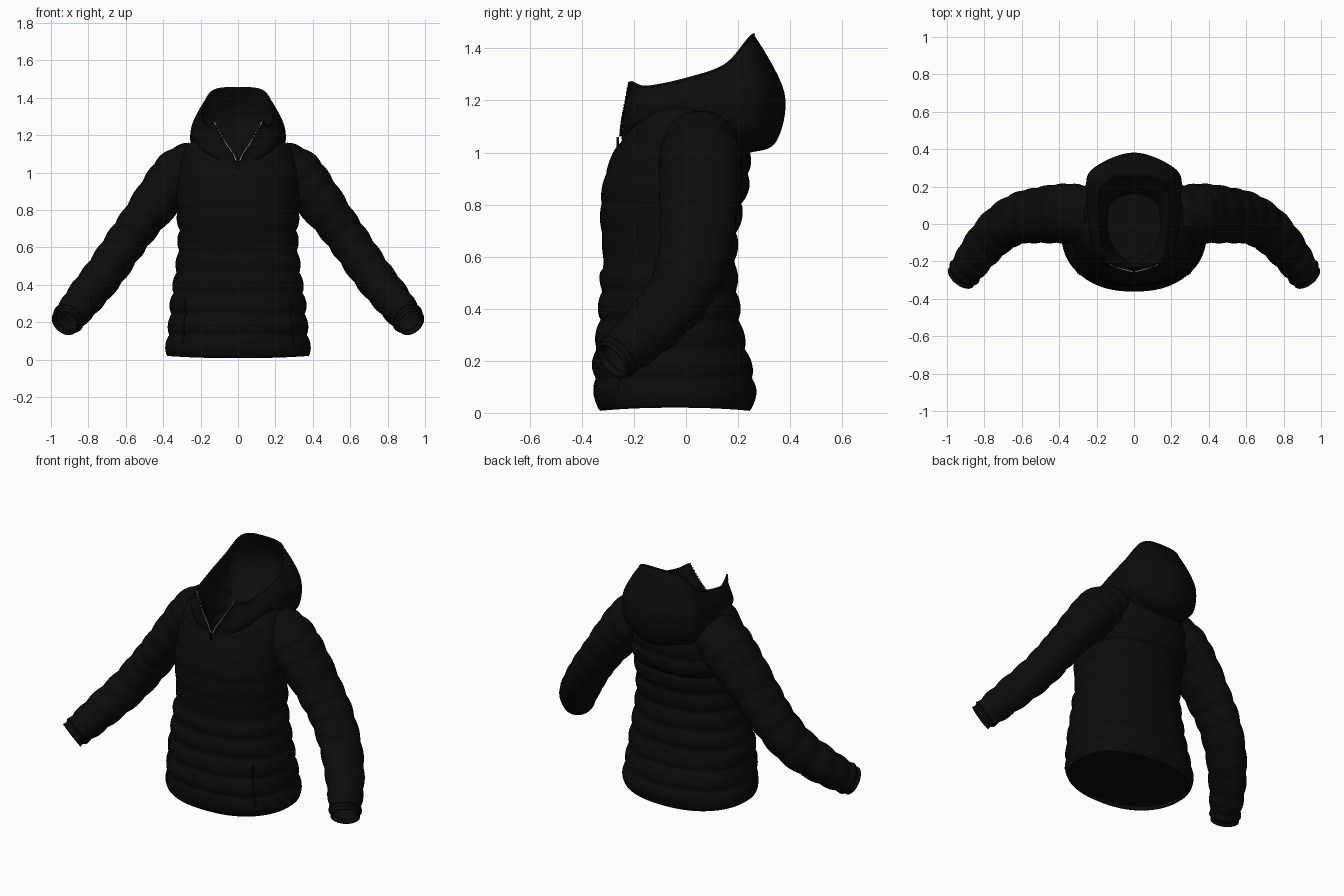
import bpy, bmesh
from math import sin, cos, pi, copysign
from mathutils import Vector

cube = bpy.data.objects.get("Cube")
if cube:
    bpy.data.objects.remove(cube)


def material(name, rgb, rough):
    m = bpy.data.materials.new(name)
    m.use_nodes = True
    m.diffuse_color = (*rgb, 1)
    b = m.node_tree.nodes["Principled BSDF"]
    b.inputs["Base Color"].default_value = (*rgb, 1)
    b.inputs["Roughness"].default_value = rough
    return m


BLACK = material("black fabric", (0.0035, 0.0035, 0.0035), 0.8)
GREY = material("zip grey", (0.3, 0.3, 0.3), 0.5)


def smooth(points, n):
    """Spline through the points, n steps per span."""
    p = [Vector(q) for q in points]
    p = [p[0] * 2 - p[1]] + p + [p[-1] * 2 - p[-2]]
    out = []
    for i in range(1, len(p) - 2):
        a, b, c, d = p[i - 1:i + 3]
        for k in range(n):
            t = k / n
            out.append((b * 2 + (c - a) * t + (a * 2 - b * 5 + c * 4 - d) * t ** 2
                        + (b * 3 - a - c * 3 + d) * t ** 3) * 0.5)
    return out + [p[-2]]


def finish(name, bm, mat):
    bmesh.ops.recalc_face_normals(bm, faces=bm.faces)
    me = bpy.data.meshes.new(name)
    bm.to_mesh(me)
    bm.free()
    me.materials.append(mat)
    ob = bpy.data.objects.new(name, me)
    bpy.context.collection.objects.link(ob)
    bpy.ops.object.select_all(action="DESELECT")
    bpy.context.view_layer.objects.active = ob
    ob.select_set(True)
    bpy.ops.object.shade_smooth_by_angle(angle=1.0)
    return ob


def loft(name, rows, closed, mat=BLACK, thickness=0):
    bm = bmesh.new()
    grid = [[bm.verts.new(v) for v in row] for row in rows]
    m = len(grid[0])
    for r, s in zip(grid, grid[1:]):
        for j in range(m if closed else m - 1):
            k = (j + 1) % m
            bm.faces.new((r[j], r[k], s[k], s[j]))
    ob = finish(name, bm, mat)
    if thickness:
        mod = ob.modifiers.new("thickness", "SOLIDIFY")
        mod.thickness = thickness
        mod.offset = -1
    return ob


def cord(name, points, radius, mat=BLACK):
    cu = bpy.data.curves.new(name, "CURVE")
    cu.dimensions = "3D"
    cu.bevel_depth = radius
    cu.bevel_resolution = 1
    cu.use_fill_caps = True
    sp = cu.splines.new("POLY")
    sp.points.add(len(points) - 1)
    for q, v in zip(sp.points, points):
        q.co = (*v, 1)
    cu.materials.append(mat)
    ob = bpy.data.objects.new(name, cu)
    bpy.context.collection.objects.link(ob)


# Body: height, half width, front, back, dip of the neckline
BODY = smooth([
    (0.02, 0.378, -0.33, 0.245, 0.012), (0.1, 0.37, -0.342, 0.255, 0),
    (0.2, 0.358, -0.345, 0.235, 0), (0.32, 0.348, -0.33, 0.205, 0),
    (0.45, 0.328, -0.32, 0.19, 0), (0.6, 0.31, -0.315, 0.182, 0),
    (0.75, 0.312, -0.325, 0.2, 0), (0.88, 0.325, -0.315, 0.23, 0),
    (1.0, 0.32, -0.278, 0.24, 0), (1.08, 0.305, -0.25, 0.23, 0.04),
    (1.14, 0.275, -0.243, 0.22, 0.08), (1.2, 0.2, -0.235, 0.2, 0.14)], 10)


def body_point(ring, angle):
    z, w, front, back, dip = ring
    c, s = cos(angle), sin(angle)
    # Quilted rolls, flatter on the chest
    roll = abs(sin(pi * (z - 0.02) / 0.112)) ** 0.7
    calm = 0.35 if z > 0.55 and s < 0 else 1
    puff = 0.016 * roll * calm * max(0, min(1, (1.08 - z) * 6))
    x = copysign(abs(c) ** 0.88, c) * (w + puff)
    y = (front + back) / 2 + copysign(abs(s) ** 0.88, s) * ((back - front) / 2 + puff)
    return Vector((x, y, z - dip * s * s))


ANGLES = [2 * pi * i / 72 for i in range(72)]
loft("quilted_body", [[body_point(r, a) for a in ANGLES] for r in BODY], True, thickness=0.015)

# Lining that closes the hem
bm = bmesh.new()
bm.faces.new([bm.verts.new(body_point(BODY[3], a) * 0.97) for a in ANGLES])
finish("hem_lining", bm, BLACK)

# Sleeves: centre, radius across the arm, radius front to back
SLEEVE = smooth([
    (0.2, 0.05, 1.05, 0.13, 0.14), (0.31, 0.055, 0.985, 0.145, 0.155),
    (0.405, 0.055, 0.885, 0.128, 0.155), (0.525, 0.045, 0.73, 0.11, 0.145),
    (0.615, 0.03, 0.605, 0.106, 0.135), (0.715, -0.025, 0.46, 0.104, 0.125),
    (0.815, -0.13, 0.335, 0.098, 0.11), (0.89, -0.235, 0.24, 0.086, 0.092),
    (0.925, -0.285, 0.2, 0.074, 0.08)], 10)


def sleeve_rows(side):
    rows = []
    for i, st in enumerate(SLEEVE):
        centre = st.to_3d() if len(st) == 3 else Vector(st[:3])
        ahead, behind = SLEEVE[min(i + 1, len(SLEEVE) - 1)], SLEEVE[max(i - 1, 0)]
        t = (Vector(ahead[:3]) - Vector(behind[:3])).normalized()
        a = (Vector((0, 1, 0)) - t * t.y).normalized()
        b = t.cross(a)
        puff = 0.008 * abs(sin(pi * i / 7)) - 0.003
        row = [centre + b * cos(u) * (st[3] + puff) + a * sin(u) * (st[4] + puff)
               for u in ANGLES[::2]]
        rows.append([Vector((v.x * side, v.y, v.z)) for v in row])
    return rows


for side, label in ((1, "left"), (-1, "right")):
    rows = sleeve_rows(side)
    loft(label + "_sleeve", rows, True, thickness=0.012)
    cord(label + "_cuff_seam", rows[-7] + rows[-7][:1], 0.004)
    # Welt of the side pocket
    welt = [body_point(r, -pi / 2 + side * 0.85) for r in BODY[8:32]]
    cord(label + "_pocket_welt", welt, 0.005)

# Hood: each column runs base, bulge, rim, then lining down to the neck
COLUMNS = [
    [(0.005, -0.248, 1.05), (0.035, -0.243, 1.11), (0.075, -0.232, 1.17),
     (0.13, -0.212, 1.27), (0.075, -0.215, 1.17), (0.005, -0.215, 1.03)],
    [(0.12, -0.215, 1.07), (0.17, -0.205, 1.12), (0.19, -0.18, 1.18),
     (0.165, -0.15, 1.252), (0.14, -0.14, 1.17), (0.1, -0.14, 1.02)],
    [(0.2, -0.06, 1.12), (0.232, -0.05, 1.16), (0.235, -0.03, 1.21),
     (0.19, 0, 1.282), (0.18, -0.02, 1.2), (0.14, -0.03, 1.03)],
    [(0.23, 0.11, 1.11), (0.25, 0.13, 1.16), (0.243, 0.14, 1.24),
     (0.19, 0.15, 1.335), (0.19, 0.13, 1.24), (0.14, 0.07, 1.05)],
    [(0.18, 0.22, 1.03), (0.222, 0.275, 1.1), (0.222, 0.285, 1.26),
     (0.135, 0.24, 1.435), (0.175, 0.24, 1.27), (0.1, 0.13, 1.07)],
    [(0, 0.23, 0.995), (0, 0.345, 1.04), (0, 0.378, 1.23),
     (0, 0.26, 1.452), (0, 0.33, 1.28), (0, 0.16, 1.08)],
]
mirrored = [[(-x, y, z) for x, y, z in col] for col in COLUMNS[-2::-1]]
fine = [smooth(col, 8) for col in COLUMNS + mirrored]
loft("hood", list(zip(*[smooth(line, 8) for line in zip(*fine)])), False)

# Seam along the rim of the hood
cord("hood_rim", smooth([c[3] for c in COLUMNS + mirrored], 8), 0.006)

# Open zip: tapes with rows of teeth
for side, label in ((1, "left"), (-1, "right")):
    edge = [Vector((v.x * side, v.y - 0.004, v.z)) for v in fine[0][2:25]]
    cord(label + "_zip_tape", edge, 0.004)
    bm = bmesh.new()
    for p in smooth(edge, 2)[::2]:
        made = bmesh.ops.create_cube(bm, size=0.007)["verts"]
        bmesh.ops.translate(bm, verts=made, vec=p + Vector((-side * 0.004, -0.002, 0)))
    finish(label + "_zip_teeth", bm, GREY)

# Zip pull
bm = bmesh.new()
bmesh.ops.create_cube(bm, size=1)
bmesh.ops.scale(bm, verts=bm.verts, vec=(0.014, 0.01, 0.05))
bmesh.ops.translate(bm, verts=bm.verts, vec=(0, -0.262, 1.035))
finish("zip_pull", bm, BLACK)
